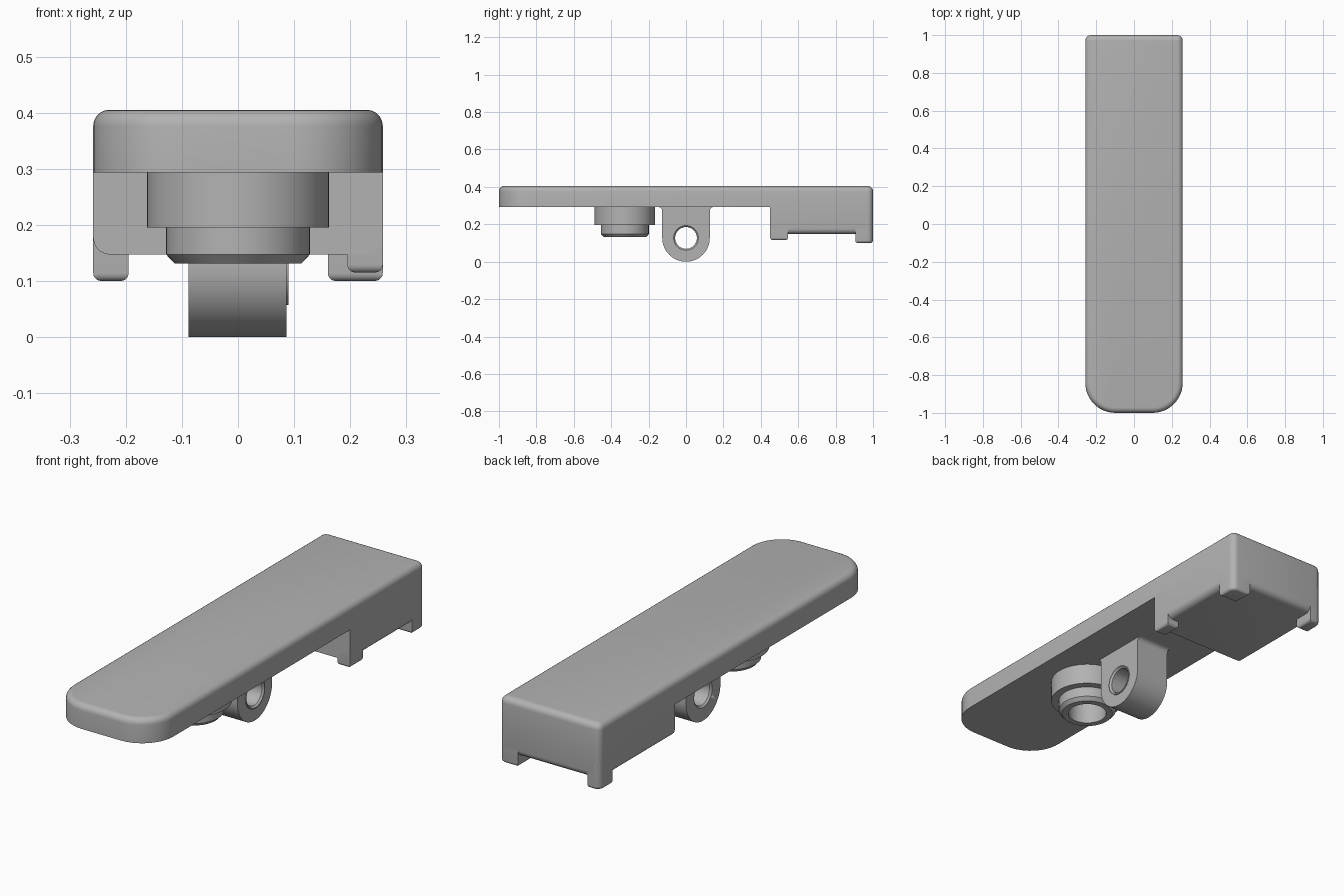
import bpy, bmesh
from math import sin, cos, pi, radians
from mathutils import Matrix, Vector

cube = bpy.data.objects.get("Cube")
if cube:
    bpy.data.objects.remove(cube, do_unlink=True)

GREY = (0.45, 0.45, 0.45, 1)
grey = bpy.data.materials.new("plain grey")
grey.use_nodes = True
grey.diffuse_color = GREY
grey.node_tree.nodes["Principled BSDF"].inputs["Base Color"].default_value = GREY

HALF_W = 0.258
UNDER = 0.293      # underside of the top plate
FILLET = 0.03


def make(name, bm):
    """Turn a bmesh into a smooth-shaded object with sharp edges kept."""
    bmesh.ops.recalc_face_normals(bm, faces=bm.faces)
    mesh = bpy.data.meshes.new(name)
    bm.to_mesh(mesh)
    bm.free()
    mesh.materials.append(grey)
    ob = bpy.data.objects.new(name, mesh)
    bpy.context.collection.objects.link(ob)
    bpy.ops.object.select_all(action='DESELECT')
    ob.select_set(True)
    bpy.context.view_layer.objects.active = ob
    bpy.ops.object.shade_smooth_by_angle(angle=radians(35))
    return ob


def arc(cx, cy, r, start, end, steps):
    return [(cx + r * cos(radians(start + (end - start) * i / steps)),
             cy + r * sin(radians(start + (end - start) * i / steps)))
            for i in range(steps + 1)]


def prism(points, depth):
    """Extrude a list of 3D points along the depth vector."""
    bm = bmesh.new()
    face = bm.faces.new([bm.verts.new(p) for p in points])
    new = bmesh.ops.extrude_face_region(bm, geom=[face])["geom"]
    bmesh.ops.translate(bm, vec=depth,
                        verts=[v for v in new if isinstance(v, bmesh.types.BMVert)])
    return bm


def bevel(bm, rule, radius):
    edges = [e for e in bm.edges if rule(*(v.co for v in e.verts))]
    bmesh.ops.bevel(bm, geom=edges, offset=radius, segments=5, profile=0.5,
                    affect='EDGES', clamp_overlap=True)


def box(x, y, z):
    bm = bmesh.new()
    bmesh.ops.create_cube(bm, size=1)
    for v in bm.verts:
        v.co = [r[0] if c < 0 else r[1] for c, r in zip(v.co, (x, y, z))]
    return bm


def lathe(name, profile, matrix, steps=64):
    """Spin a closed (radius, height) profile about z, then place it."""
    bm = bmesh.new()
    rings = [[bm.verts.new((r * cos(2 * pi * i / steps), r * sin(2 * pi * i / steps), h))
              for r, h in profile] for i in range(steps)]
    n = len(profile)
    for i in range(steps):
        a, b = rings[i], rings[(i + 1) % steps]
        for j in range(n):
            k = (j + 1) % n
            bm.faces.new((a[j], a[k], b[k], b[j]))
    bmesh.ops.remove_doubles(bm, verts=bm.verts, dist=1e-5)
    bm.transform(matrix)
    return make(name, bm)


# Top plate: wide round front corners, tight rear ones, filleted upper rim
FRONT_R = 0.16
xf, xr = HALF_W - FRONT_R, HALF_W - FILLET
outline = (arc(-xf, -1 + FRONT_R, FRONT_R, 180, 270, 12)
           + arc(xf, -1 + FRONT_R, FRONT_R, 270, 360, 12)
           + arc(xr, 1 - FILLET, FILLET, 0, 90, 5)
           + arc(-xr, 1 - FILLET, FILLET, 90, 180, 5))
plate = prism([(x, y, UNDER) for x, y in outline], (0, 0, 0.405 - UNDER))
bevel(plate, lambda a, b: min(a.z, b.z) > 0.4, FILLET * 0.95)
make("top_plate", plate)

# Rear block: filleted rear corners and lower rim, sharp front face
block = box((-HALF_W, HALF_W), (0.45, 1), (0.147, UNDER))
bevel(block, lambda a, b: (max(a.z, b.z) < 0.2 and max(a.y, b.y) > 0.5)
      or min(a.y, b.y) > 0.9 and abs(a.z - b.z) > 0.1, FILLET)
make("rear_block", block)


# Feet under the block
def foot(name, x, y, z0, rear):
    bm = box(x, y, (z0, 0.22))
    side = 1 if x[1] > 0 else -1
    if rear:
        bevel(bm, lambda a, b: abs(a.z - b.z) > 0.05 and a.y > 0.95
              and abs(a.x - side * HALF_W) < 0.001, FILLET)
    bevel(bm, lambda a, b: max(a.z, b.z) < z0 + 0.001, 0.014)
    make(name, bm)


foot("rear_left_foot", (0.16, HALF_W), (0.905, 1), 0.1, True)
foot("rear_right_foot", (-HALF_W, -0.195), (0.905, 1), 0.1, True)
foot("front_left_foot", (0.195, HALF_W), (0.45, 0.545), 0.115, False)

# Stepped boss with a blind bore
lathe("stepped_boss",
      [(0, UNDER), (0.162, UNDER), (0.162, 0.195), (0.128, 0.195), (0.128, 0.147),
       (0.113, 0.131), (0.085, 0.131), (0.085, 0.27), (0, 0.27)],
      Matrix.Translation((0, -0.327, 0)))

# Pivot lug: rounded tab flaring into the plate, bored across
R, FLARE = 0.127, 0.022
side = arc(R + FLARE, UNDER - FLARE, FLARE, 90, 180, 5)
tab = side + arc(0, R, R, 0, -180, 32) + [(-y, z) for y, z in reversed(side)]
lug = make("pivot_lug", prism([(-0.088, y, z) for y, z in tab], (0.174, 0, 0)))
ALONG_X = Matrix.Translation((0, 0, R)) @ Matrix.Rotation(pi / 2, 4, 'Y')
cutter = lathe("bore_cutter", [(0, -0.2), (0.069, -0.2), (0.069, 0.2), (0, 0.2)], ALONG_X)
cutter.hide_render = True
cut = lug.modifiers.new("bore", 'BOOLEAN')
cut.operation = 'DIFFERENCE'
cut.solver = 'EXACT'
cut.object = cutter
bpy.context.view_layer.objects.active = lug
bpy.ops.object.modifier_apply(modifier="bore")
bpy.data.objects.remove(cutter, do_unlink=True)

# Bushing inside the lug, standing slightly proud on one side
lathe("pivot_bushing",
      [(0.058, -0.08), (0.066, -0.088), (0.07, -0.088),
       (0.07, 0.09), (0.066, 0.09), (0.058, 0.082)], ALONG_X)
